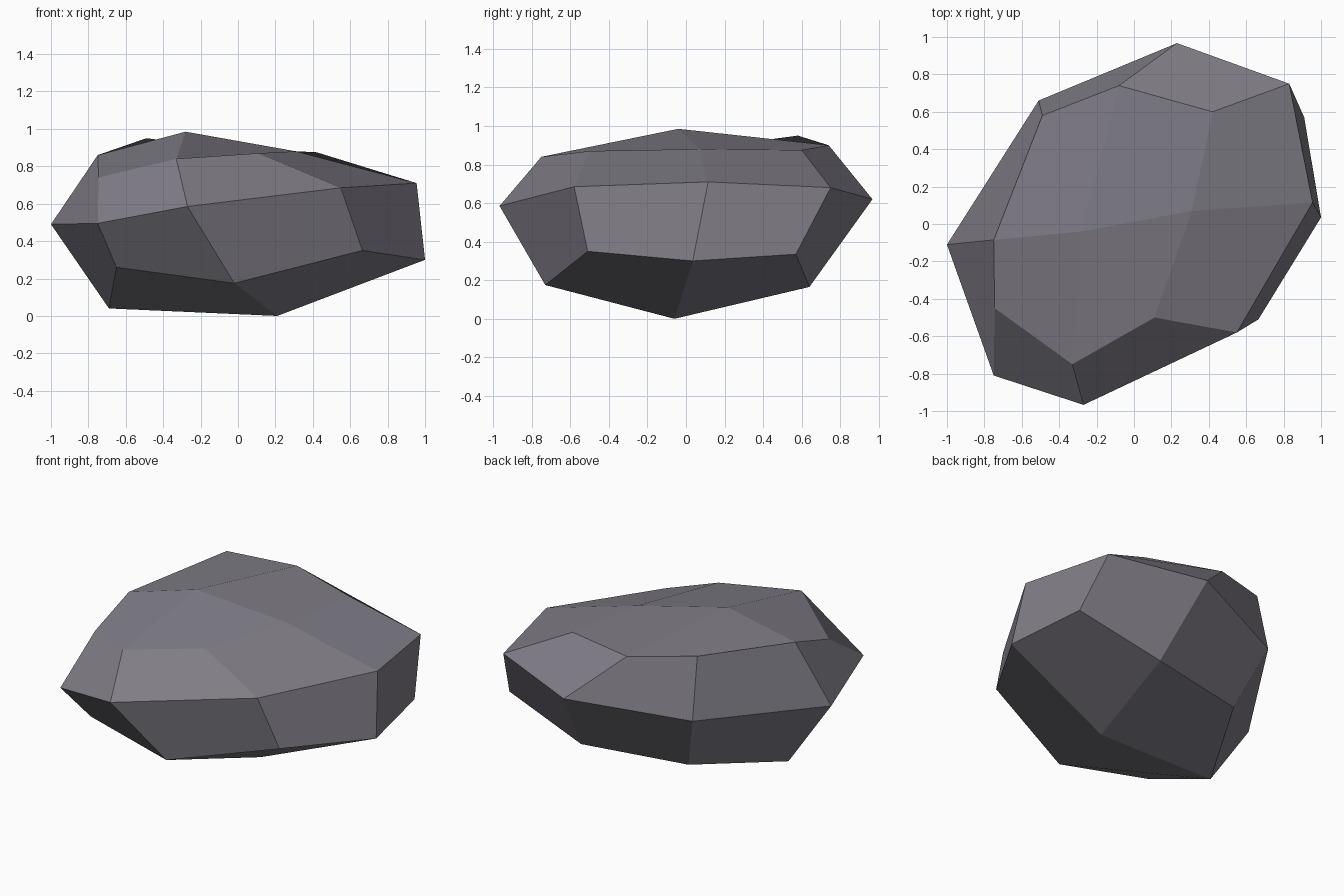
import bpy, bmesh

if "Cube" in bpy.data.objects:
    bpy.data.objects.remove(bpy.data.objects["Cube"])

# Rings run counter-clockwise from the front: F, FR, R, BR, B, BL, L, FL
upper = [(-.33, -.75, .84), (.11, -.50, .87), (.31, .07, .88), (.42, .60, .875),
         (-.08, .74, .90), (-.49, .58, .95), (-.75, -.085, .86), (-.745, -.45, .74)]
middle = [(-.27, -.967, .585), (.55, -.58, .685), (.955, .115, .71), (.83, .75, .68),
          (.23, .967, .62), (-.51, .66, .55), (-1, -.11, .49), (-.75, -.81, .495)]
lower = [(-.02, -.73, .175), (.665, -.51, .35), (1, .035, .30), (.91, .57, .335),
         (.33, .64, .165), (-.37, .50, .16), (-.69, -.10, .04), (-.65, -.63, .26)]

bm = bmesh.new()
rings = [[bm.verts.new(p) for p in ring] for ring in (lower, middle, upper)]
top = bm.verts.new((-.28, -.04, .985))
base = bm.verts.new((.21, -.06, 0))

# Side facets between neighbouring rings
for a, b in zip(rings, rings[1:]):
    for i in range(8):
        j = (i + 1) % 8
        bm.faces.new((a[i], a[j], b[j], b[i]))

# Four facets each for the crown and the underside
for ring, centre in ((rings[2], top), (rings[0], base)):
    for i in range(1, 8, 2):
        bm.faces.new((ring[i - 1], ring[i], ring[(i + 1) % 8], centre))

bmesh.ops.recalc_face_normals(bm, faces=bm.faces)
mesh = bpy.data.meshes.new("rock")
bm.to_mesh(mesh)
bm.free()

# Stone colour
stone = bpy.data.materials.new("grey stone")
stone.diffuse_color = (.215, .203, .24, 1)
stone.use_nodes = True
stone.node_tree.nodes["Principled BSDF"].inputs["Base Color"].default_value = stone.diffuse_color
mesh.materials.append(stone)

rock = bpy.data.objects.new("rock", mesh)
bpy.context.collection.objects.link(rock)
